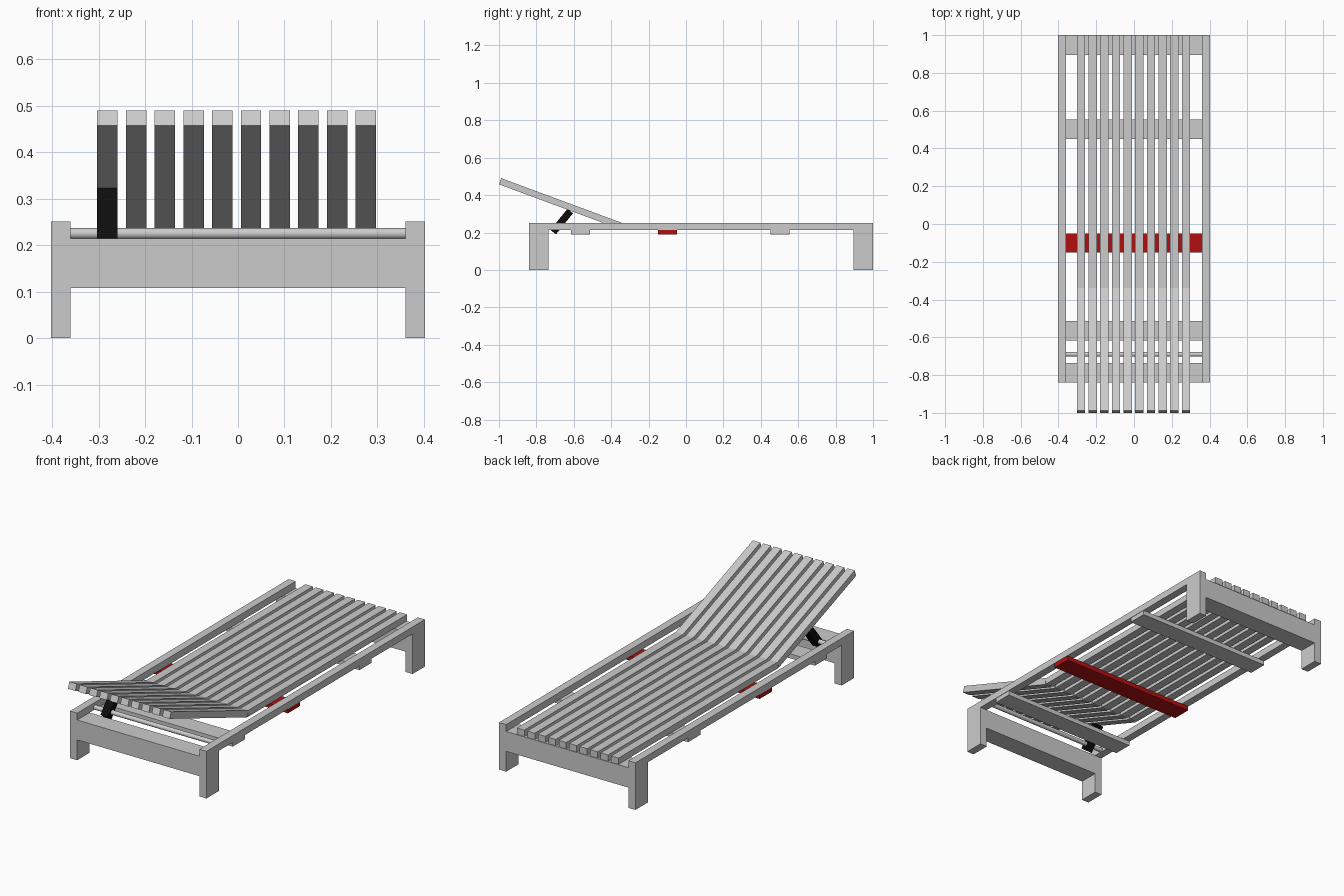
import bpy
import math

if "Cube" in bpy.data.objects:
    bpy.data.objects.remove(bpy.data.objects["Cube"])


def prism(name, profile, x0, x1, mat=None):
    """Extrude a (y, z) profile along x."""
    n = len(profile)
    verts = [(x, y, z) for x in (x0, x1) for y, z in profile]
    faces = [tuple(range(n))[::-1], tuple(range(n, 2 * n))]
    faces += [(i, (i + 1) % n, n + (i + 1) % n, n + i) for i in range(n)]
    mesh = bpy.data.meshes.new(name)
    mesh.from_pydata(verts, [], faces)
    if mat:
        mesh.materials.append(mat)
    obj = bpy.data.objects.new(name, mesh)
    bpy.context.collection.objects.link(obj)
    return obj


def box(name, x, y, z, mat=None):
    return prism(name, [(y[0], z[0]), (y[1], z[0]), (y[1], z[1]), (y[0], z[1])], x[0], x[1], mat)


def tilted(start, angle, length, thick):
    """Rectangle profile running from start along angle, thickness to its right."""
    dy, dz = math.cos(angle), math.sin(angle)
    y, z = start
    ey, ez = y + dy * length, z + dz * length
    ny, nz = dz * thick, -dy * thick
    return [(y, z), (y + ny, z + nz), (ey + ny, ez + nz), (ey, ez)]


def colour(name, rgb):
    mat = bpy.data.materials.new(name)
    mat.diffuse_color = (*rgb, 1)
    mat.use_nodes = True
    mat.node_tree.nodes["Principled BSDF"].inputs["Base Color"].default_value = mat.diffuse_color
    return mat


red = colour("red", (0.45, 0.005, 0.005))
black = colour("black", (0.004, 0.004, 0.004))

LOW, TOP = 0.214, 0.251
ENDS = {"front": (-0.84, -0.736), "back": (0.896, 1.0)}

# Side rails and legs
for side, x in (("left", (-0.402, -0.36)), ("right", (0.36, 0.402))):
    box(f"{side}_rail", x, (-0.84, 1.0), (LOW, TOP))
    for end, y in ENDS.items():
        box(f"{end}_{side}_leg", x, y, (0, LOW))

# End beams between the legs
for end, y in ENDS.items():
    box(f"{end}_beam", (-0.36, 0.36), y, (0.108, LOW))

# Cross bars under the rails, the middle one red
for name, y, mat in (("front", -0.565, None), ("middle", -0.1, red), ("back", 0.502, None)):
    box(f"{name}_cross_bar", (-0.4, 0.4), (y - 0.051, y + 0.051), (0.19, LOW), mat)

# Seat slats and the raised backrest slats
rest = tilted((-0.35, 0.217), math.radians(180 - 20.3), 0.693, 0.035)
for i in range(10):
    x = -0.281 + i * 0.0618
    span = (x - 0.022, x + 0.022)
    box(f"seat_slat_{i + 1}", span, (-0.342, 1.0), (LOW + 0.002, TOP - 0.001))
    prism(f"backrest_slat_{i + 1}", rest, *span)

# Prop strut holding up the backrest
prism("prop_strut", tilted((-0.725, 0.214), math.radians(51), 0.145, 0.038), -0.303, -0.259, black)

# Round rod that the strut leans on
bpy.ops.mesh.primitive_cylinder_add(vertices=32, radius=0.012, depth=0.72,
                                    location=(0, -0.69, 0.225), rotation=(0, math.pi / 2, 0))
rod = bpy.context.object
rod.name = "support_rod"
bpy.ops.object.shade_smooth_by_angle(angle=math.radians(40))
